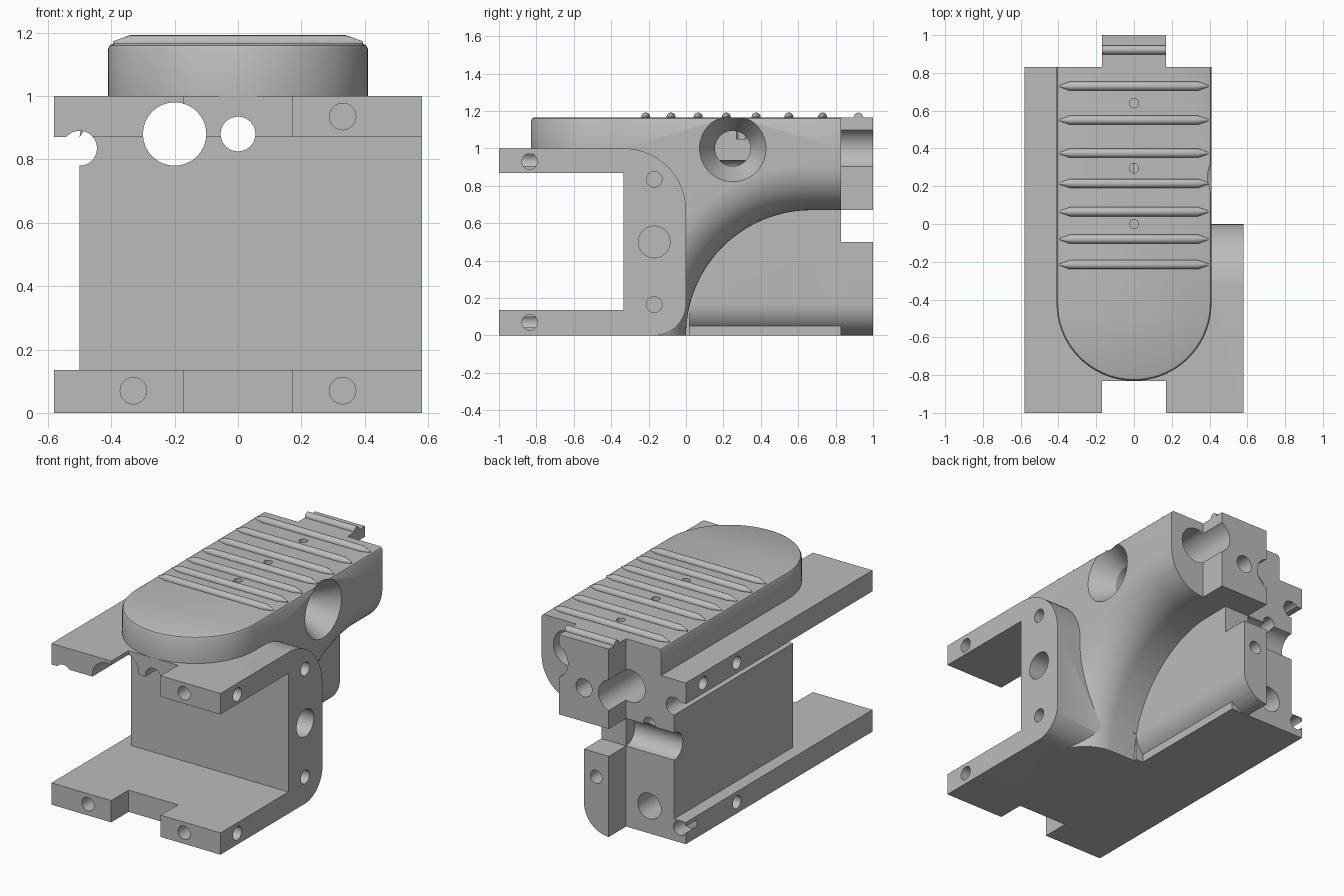
import bpy, bmesh, math
from mathutils import Vector

cube = bpy.data.objects.get("Cube")
if cube:
    bpy.data.objects.remove(cube, do_unlink=True)

grey = bpy.data.materials.new("light grey")
grey.use_nodes = True
grey.diffuse_color = (0.5, 0.5, 0.5, 1)
grey.node_tree.nodes["Principled BSDF"].inputs["Base Color"].default_value = (0.5, 0.5, 0.5, 1)


def finish(name, bm):
    bmesh.ops.remove_doubles(bm, verts=bm.verts, dist=1e-5)
    bmesh.ops.recalc_face_normals(bm, faces=bm.faces)
    mesh = bpy.data.meshes.new(name)
    bm.to_mesh(mesh)
    bm.free()
    mesh.materials.append(grey)
    ob = bpy.data.objects.new(name, mesh)
    bpy.context.collection.objects.link(ob)
    return ob


def loft(name, rings):
    """Closed solid through a row of matching rings."""
    bm = bmesh.new()
    rows = [[bm.verts.new(p) for p in ring] for ring in rings]
    n = len(rows[0])
    for a, b in zip(rows, rows[1:]):
        for i in range(n):
            j = (i + 1) % n
            bm.faces.new((a[i], a[j], b[j], b[i]))
    bm.faces.new(rows[0])
    bm.faces.new(rows[-1])
    return finish(name, bm)


def place(axis, u, v, w):
    return {"x": (w, u, v), "y": (u, w, v), "z": (u, v, w)}[axis]


def prism(name, axis, outline, lo, hi):
    return loft(name, [[place(axis, u, v, w) for u, v in outline] for w in (lo, hi)])


def box(name, x0, x1, y0, y1, z0, z1):
    return prism(name, "z", [(x0, y0), (x1, y0), (x1, y1), (x0, y1)], z0, z1)


def arc(cu, cv, r, start, end, steps=14):
    return [(cu + r * math.cos(math.radians(start + (end - start) * i / steps)),
             cv + r * math.sin(math.radians(start + (end - start) * i / steps)))
            for i in range(steps + 1)]


def lathe(name, axis, u, v, stops, steps=32):
    """Round solid along an axis; stops are (position, radius) pairs."""
    return loft(name, [[place(axis, *p, w) for p in arc(u, v, r, 0, 360, steps)[:-1]]
                       for w, r in stops])


def combine(target, other, operation):
    mod = target.modifiers.new("join", "BOOLEAN")
    mod.operation, mod.solver, mod.object = operation, "EXACT", other
    with bpy.context.temp_override(object=target, active_object=target):
        bpy.ops.object.modifier_apply(modifier=mod.name)
    bpy.data.objects.remove(other, do_unlink=True)


def cut(target, other):
    combine(target, other, "DIFFERENCE")


def add(target, other):
    combine(target, other, "UNION")


# Core block with the arched hollow swept under its right side
body = box("body", -0.5, 0.41, -0.335, 0.83, 0, 1)
section = [(0, 0.67)] + [(x, 0.67 + 0.24 - r) for x, r in arc(0.17, 0, 0.24, 90, 0)] + [(0.5, 0.91)]


def arch_ring(angle, y_shift, z_shift, y_in):
    c, s = math.cos(math.radians(angle)), math.sin(math.radians(angle))
    ring = [(x, 0.67 + y_shift + r * c, z_shift + r * s) for x, r in section]
    return [(0, y_in, -0.1)] + ring + [(0.5, y_in, -0.1)]


rings = [arch_ring(180, 0, -0.1, 0.67)]
rings += [arch_ring(180 - 90 * i / 28, 0, 0, 0.67) for i in range(29)]
rings += [arch_ring(90, 0.6, 0, 1.27)]
cut(body, loft("arch_cutter", rings))

# Lower foot, and rounding of the bottom right edge
add(body, box("foot", -0.17, 0, 0.7, 1, 0, 0.5))
edge = [(0.03, -0.03), (0.03, 0.17)] + arc(-0.17, 0.17, 0.17, 0, -90) + [(-0.17, -0.03)]
cut(body, prism("edge_cutter", "y", edge, 0.02, 1.1))

# C-shaped side bracket and the two long slabs
bracket = [(-1, 0)] + arc(-0.17, 0.17, 0.17, -90, 0) + arc(-0.33, 0.67, 0.33, 0, 90) + [
    (-1, 1), (-1, 0.87), (-0.335, 0.87), (-0.335, 0.135), (-1, 0.135)]
add(body, prism("bracket", "x", bracket, -0.1, 0.58))
for z0, z1 in ((0, 0.135), (0.87, 1)):
    add(body, box("slab", -0.58, -0.05, -1, 0.83, z0, z1))
cut(body, box("front_notch", -0.17, 0.17, -1.1, -0.83, -0.1, 1.1))

# Round-nosed top rail with a softened rim, and the rear tab
def rail_ring(z, inset):
    nose = arc(0, -0.42, 0.41 - inset, 180, 360, 36)
    return [(x, y, z) for x, y in nose + [(0.41 - inset, 0.83), (inset - 0.41, 0.83)]]


add(body, loft("rail", [rail_ring(0.98, 0), rail_ring(1.148, 0),
                        rail_ring(1.16, 0.006), rail_ring(1.165, 0.016)]))
add(body, box("tab", -0.17, 0.17, 0.75, 1, 0.67, 1.165))

# Bores running front to back
for x, z, r in ((-0.2, 0.88, 0.1), (0, 0.88, 0.055), (-0.5, 0.835, 0.055)):
    cut(body, lathe("bore", "y", x, z, [(-1.2, r), (1.2, r)]))

# Blind holes in the front edges and the back faces
for x, z in ((-0.33, 0.07), (0.33, 0.07), (0.33, 0.935)):
    cut(body, lathe("front_hole", "y", x, z, [(-1.1, 0.042), (-0.75, 0.042)], 20))
for x, z, r, y0 in ((0.22, 1.0, 0.11, 0.5), (-0.33, 0.68, 0.04, 0.6),
                    (-0.33, 0.17, 0.08, 0.6), (-0.083, 0.35, 0.04, 0.7),
                    (-0.54, 0.09, 0.045, 0.72)):
    cut(body, lathe("back_hole", "y", x, z, [(y0, r), (1.1, r)], 28))

# Blind holes in the two sides
for y, z, r in ((-0.835, 0.93, 0.042), (-0.835, 0.07, 0.042), (-0.17, 0.835, 0.042),
                (-0.17, 0.165, 0.042), (-0.17, 0.5, 0.085)):
    cut(body, lathe("right_hole", "x", y, z, [(0.36, r), (0.7, r)], 24))
for y, z in ((0.33, 0.935), (0.66, 0.935), (0.33, 0.07)):
    cut(body, lathe("left_hole", "x", y, z, [(-0.7, 0.04), (-0.43, 0.04)], 20))

# Countersunk hole on the right, cross groove at the back, pin holes on top
cut(body, lathe("countersink", "x", 0.25, 1.0,
                [(0, 0.095), (0.27, 0.095), (0.41, 0.178), (0.45, 0.178)], 36))
cut(body, lathe("cross_groove", "x", 0.83, 0.585, [(-0.7, 0.085), (-0.17, 0.085)], 28))
for y in (0, 0.295, 0.64):
    cut(body, lathe("pin_hole", "z", 0, y, [(1.05, 0.025), (1.3, 0.025)], 16))

# Grip ribs with tapered ends
ribs = []
for y in (-0.215, -0.08, 0.065, 0.215, 0.375, 0.55, 0.73):
    ribs.append(lathe("grip_rib", "x", y, 1.168,
                      [(-0.395, 0.004), (-0.34, 0.024), (0.34, 0.024), (0.395, 0.004)], 16))
ribs.append(lathe("tab_rib", "x", 0.922, 1.168, [(-0.17, 0.024), (0.17, 0.024)], 16))

bpy.ops.object.select_all(action="DESELECT")
for ob in [body] + ribs:
    ob.select_set(True)
bpy.context.view_layer.objects.active = body
bpy.ops.object.shade_smooth_by_angle(angle=math.radians(30))
